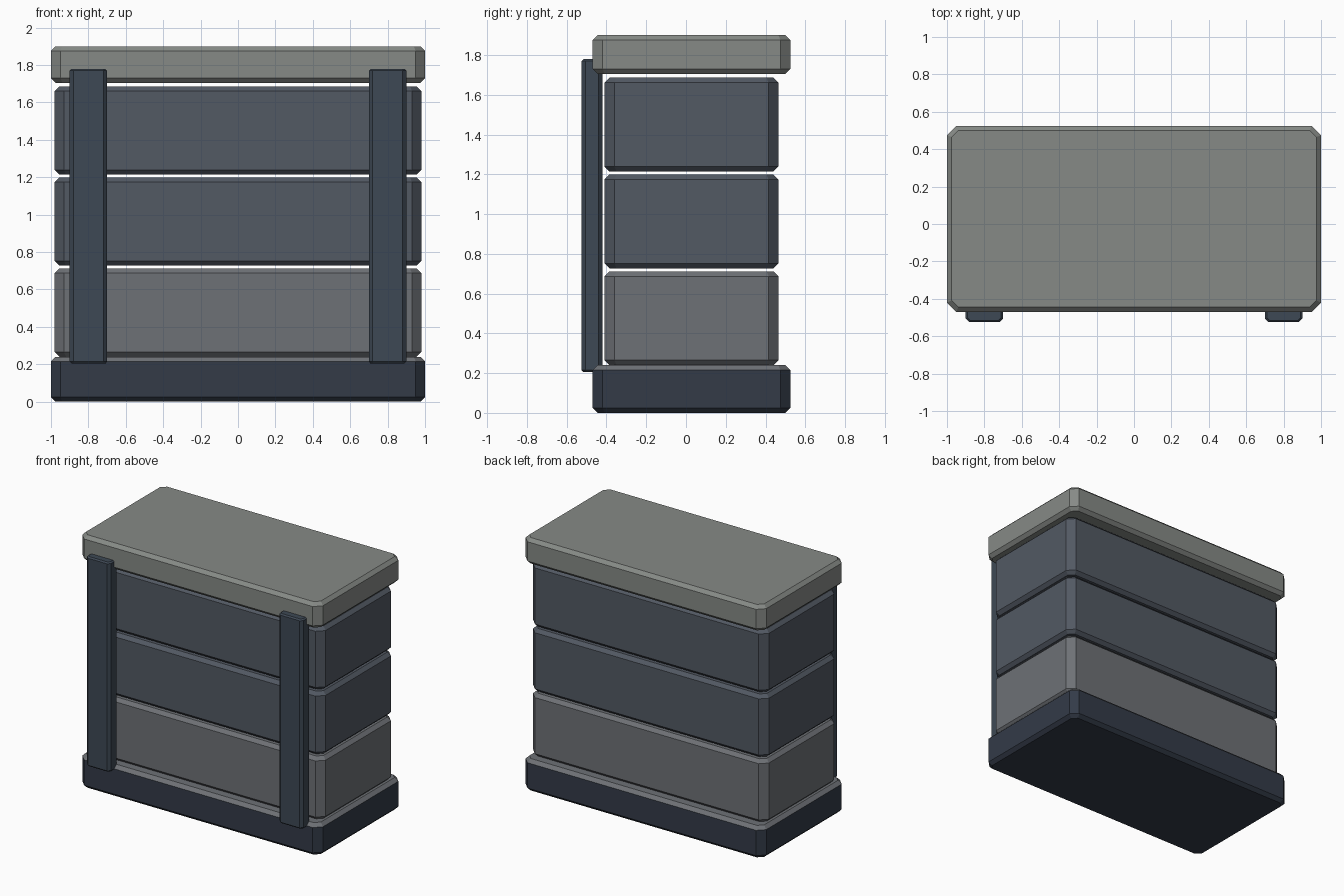
import bpy, bmesh
from mathutils import Vector

if "Cube" in bpy.data.objects:
    bpy.data.objects.remove(bpy.data.objects["Cube"])


def material(name, r, g, b):
    mat = bpy.data.materials.new(name)
    mat.diffuse_color = (r, g, b, 1)
    mat.use_nodes = True
    mat.node_tree.nodes["Principled BSDF"].inputs["Base Color"].default_value = mat.diffuse_color
    return mat


def chamfered_block(name, lo, hi, corner, rim, mats):
    """Box with cut vertical corners, then a chamfer round top and bottom."""
    lo, hi = Vector(lo), Vector(hi)
    size, mid = hi - lo, (lo + hi) / 2
    bm = bmesh.new()
    bmesh.ops.create_cube(bm, size=1)
    for v in bm.verts:
        v.co = Vector(a * s + m for a, s, m in zip(v.co, size, mid))

    def upright(e):
        return abs(e.verts[0].co.z - e.verts[1].co.z) > size.z / 2

    bmesh.ops.bevel(bm, geom=[e for e in bm.edges if upright(e)], offset=corner,
                    segments=1, profile=0.5, affect='EDGES')
    bmesh.ops.bevel(bm, geom=[e for e in bm.edges if not upright(e)], offset=rim,
                    segments=1, profile=0.5, affect='EDGES')
    bmesh.ops.recalc_face_normals(bm, faces=bm.faces)
    # an optional second material covers the upward faces
    if len(mats) > 1:
        for f in bm.faces:
            f.material_index = int(f.normal.z > 0.3)
    mesh = bpy.data.meshes.new(name)
    bm.to_mesh(mesh)
    bm.free()
    for m in mats:
        mesh.materials.append(m)
    obj = bpy.data.objects.new(name, mesh)
    bpy.context.collection.objects.link(obj)
    return obj


navy = material("dark_navy", 0.033, 0.043, 0.064)
slate = material("slate", 0.085, 0.10, 0.125)
grey = material("mid_grey", 0.155, 0.165, 0.18)
steel = material("steel_blue", 0.048, 0.066, 0.09)
pale = material("pale_grey", 0.24, 0.255, 0.24)

# Plinth and lid share one footprint
chamfered_block("base", (-1, -0.47, 0), (1, 0.525, 0.24), 0.05, 0.025, [navy, grey])
chamfered_block("lid", (-1, -0.47, 1.705), (1, 0.525, 1.90), 0.05, 0.025, [pale])

# Three stacked blocks with narrow gaps
for i, (name, mat) in enumerate((("lower_block", grey), ("middle_block", slate),
                                 ("upper_block", slate))):
    z = 0.24 + i * 0.487
    chamfered_block(name, (-0.98, -0.41, z), (0.98, 0.465, z + 0.472), 0.05, 0.025, [mat])

# Vertical front straps
for side, x in (("left", -0.8), ("right", 0.8)):
    chamfered_block(side + "_strap", (x - 0.1, -0.525, 0.205), (x + 0.1, -0.42, 1.78),
                    0.02, 0.01, [steel])
